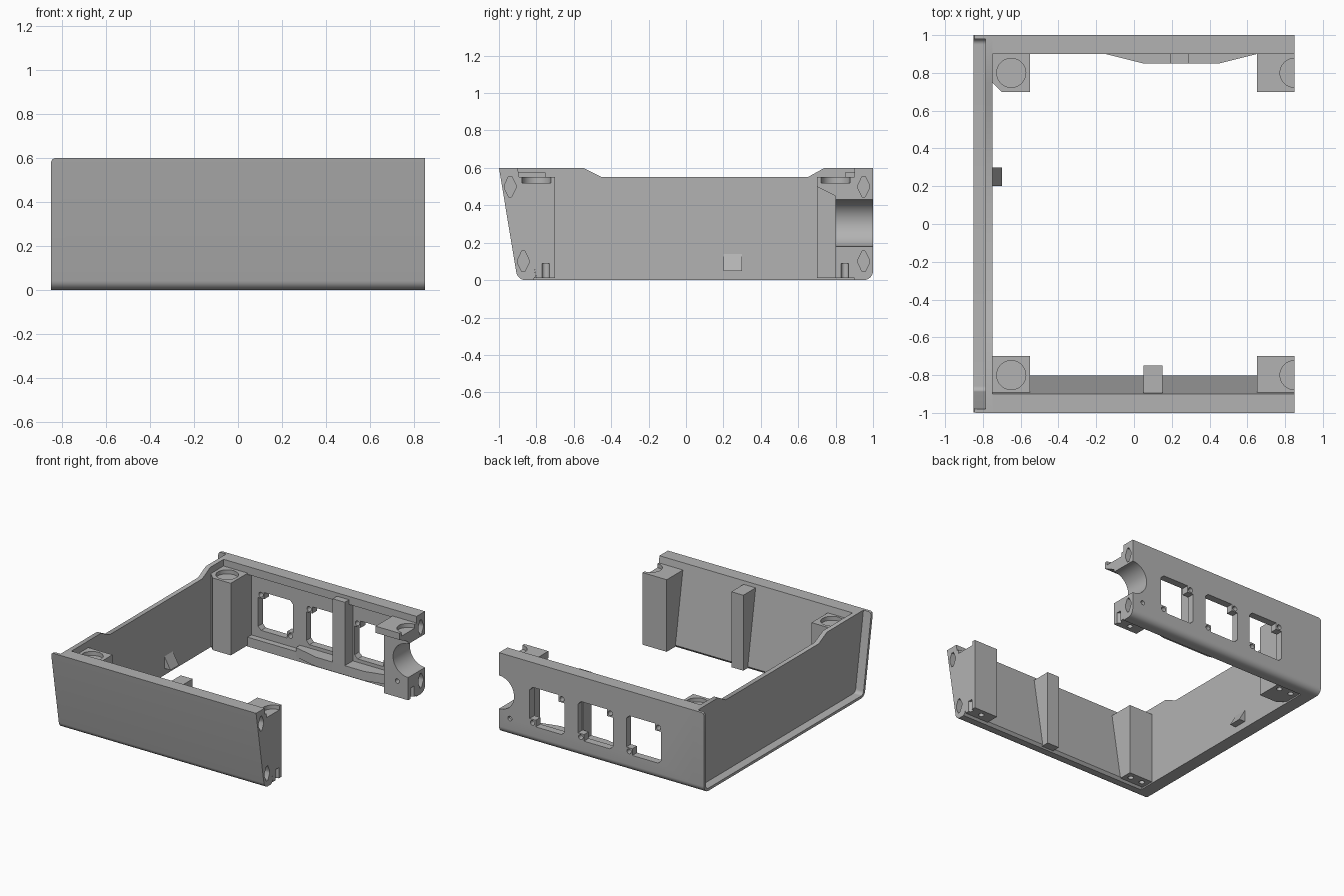
import bpy, bmesh, math
from mathutils import Vector

cube = bpy.data.objects.get("Cube")
if cube:
    bpy.data.objects.remove(cube, do_unlink=True)

grey = bpy.data.materials.new("plain grey")
grey.use_nodes = True
GREY = (0.45, 0.45, 0.45, 1)
grey.diffuse_color = GREY
grey.node_tree.nodes["Principled BSDF"].inputs["Base Color"].default_value = GREY


def prism(name, pts, axis, a, b):
    """Extrude a 2D outline along an axis from a to b."""
    place = {"x": lambda u, v, w: (w, u, v),
             "y": lambda u, v, w: (u, w, v),
             "z": lambda u, v, w: (u, v, w)}[axis]
    bm = bmesh.new()
    face = bm.faces.new([bm.verts.new(place(u, v, a)) for u, v in pts])
    out = bmesh.ops.extrude_face_region(bm, geom=[face])
    moved = [g for g in out["geom"] if isinstance(g, bmesh.types.BMVert)]
    bmesh.ops.translate(bm, verts=moved, vec=Vector(place(0, 0, b - a)))
    bmesh.ops.recalc_face_normals(bm, faces=bm.faces)
    mesh = bpy.data.meshes.new(name)
    bm.to_mesh(mesh)
    bm.free()
    mesh.materials.append(grey)
    ob = bpy.data.objects.new(name, mesh)
    bpy.context.scene.collection.objects.link(ob)
    return ob


def box(name, x, y, z):
    return prism(name, [(x[0], y[0]), (x[1], y[0]), (x[1], y[1]), (x[0], y[1])], "z", *z)


def arc(cu, cv, r, start, end, n=8):
    angles = [math.radians(start + (end - start) * i / n) for i in range(n + 1)]
    return [(cu + r * math.cos(t), cv + r * math.sin(t)) for t in angles]


def hole(cu, cv, r, axis, a, b, n=32):
    return prism("cutter", arc(cu, cv, r, 0, 360, n)[:-1], axis, a, b)


def cut(ob, cutters):
    """Subtract the cutters, bake the result and remove the helpers."""
    for c in cutters:
        c.hide_render = True
        mod = ob.modifiers.new("cut", "BOOLEAN")
        mod.operation, mod.solver, mod.object = "DIFFERENCE", "EXACT", c
    bpy.context.view_layer.update()
    deps = bpy.context.evaluated_depsgraph_get()
    mesh = bpy.data.meshes.new_from_object(ob.evaluated_get(deps))
    ob.modifiers.clear()
    ob.data = mesh
    for c in cutters:
        bpy.data.objects.remove(c, do_unlink=True)
    return ob


def diamond(y, z):
    w, h = 0.03, 0.055
    pts = [(y - w, z - 0.01), (y - 0.008, z - h), (y + 0.008, z - h), (y + w, z - 0.01),
           (y + w, z + 0.01), (y + 0.008, z + h), (y - 0.008, z + h), (y - w, z + 0.01)]
    return prism("cutter", pts, "x", 0.73, 0.9)


def port():
    """Half-round opening at the open end of the back wall."""
    return hole(0.85, 0.305, 0.125, "y", 0.6, 1.1, 48)


parts = []
front_round = lambda r: arc(-0.858, 0.05, r, 189.5, 270)
back_round = lambda r: arc(0.95, 0.05, r, 270, 360)

# Side panel with a shallow open-topped recess on its outer face
outline = ([(-1, 0.6)] + front_round(0.05) + back_round(0.05)
           + [(1, 0.6), (0.74, 0.6), (0.65, 0.55), (-0.45, 0.55), (-0.55, 0.6)])
recess = [(-0.996, 0.7)] + front_round(0.03) + back_round(0.03) + [(0.98, 0.7)]
corner = [(-0.9, 0.7), (-0.9, 0.57), (-0.85, 0.58), (-0.844, 0.594), (-0.83, 0.6), (-0.82, 0.7)]
side = prism("side_panel", outline, "x", -0.85, -0.75)
parts.append(cut(side, [prism("cutter", recess, "x", -0.9, -0.785),
                        prism("cutter", corner, "y", -1.1, 1.1)]))

# Sloping front wall
profile = [(-1, 0.6)] + front_round(0.05) + [(-0.82, 0), (-0.803, 0.02), (-0.9, 0.6)]
front = prism("front_wall", profile, "x", -0.76, 0.85)
parts.append(cut(front, [diamond(-0.94, 0.5), diamond(-0.87, 0.1)]))

# Back wall with inner pocket, windows, screw holes and the round port
back = prism("back_wall", back_round(0.05) + [(1, 0.6), (0.9, 0.6), (0.9, 0)], "x", -0.76, 0.85)
cutters = [box("cutter", (-0.55, 0.65), (0.8, 0.945), (0.07, 0.54)),
           diamond(0.95, 0.5), diamond(0.95, 0.1), port(),
           hole(0.76, 0.13, 0.017, "y", 0.7, 1.1, 16)]
H, T, C = 0.145, 0.05, 0.025
for cx in (-0.35, 0.05, 0.45):
    shape = [(-H + C, -H), (H - T, -H), (H - T, T - H), (H, T - H),
             (H, H - C), (H - C, H), (T - H, H), (T - H, H - T),
             (-H, H - T), (-H, C - H)]
    cutters.append(prism("cutter", [(cx + u, 0.27 + v) for u, v in shape], "y", 0.7, 1.1))
    for s in (-1, 1):
        cutters.append(hole(cx + s * 0.122, 0.27 - s * 0.122, 0.018, "y", 0.7, 1.1, 16))
parts.append(cut(back, cutters))

# Corner posts with round seats on top and pin holes underneath
POST_TOP, POST_BASE = 0.55, 0.01


def pin_holes(x, y):
    return [hole(x + d, y, 0.02, "z", -0.1, 0.09, 16) for d in (-0.05, 0.05)]


def seat(x, y):
    return hole(x, y, 0.077, "z", 0.52, 0.7)


post = prism("front_post_closed_side", [(-0.9, POST_TOP), (-0.8, POST_BASE),
             (-0.7, POST_BASE), (-0.7, POST_TOP)], "x", -0.76, -0.55)
parts.append(cut(post, [seat(-0.65, -0.8)] + pin_holes(-0.65, -0.75)))

post = prism("front_post_open_side", [(-0.9, POST_TOP), (-0.8, POST_BASE),
             (-0.7, POST_BASE), (-0.7, POST_TOP)], "x", 0.65, 0.85)
parts.append(cut(post, [seat(0.85, -0.8)] + pin_holes(0.8, -0.75)))

post = prism("back_post_closed_side", [(-0.76, 0.91), (-0.76, 0.76), (-0.75, 0.75),
             (-0.7, 0.7), (-0.55, 0.7), (-0.55, 0.91)], "z", POST_BASE, POST_TOP)
parts.append(cut(post, [seat(-0.65, 0.8)] + pin_holes(-0.65, 0.85)))

post = prism("back_post_open_side", [(0.9, POST_TOP), (0.7, POST_TOP), (0.7, 0.5),
             (0.8, 0.45), (0.8, POST_BASE), (0.9, POST_BASE)], "x", 0.65, 0.85)
parts.append(cut(post, [seat(0.85, 0.8), port(),
                        hole(0.76, 0.13, 0.017, "y", 0.7, 1.1, 16)] + pin_holes(0.8, 0.85)))

# Stiffening ribs on the two long walls
parts.append(prism("front_rib", [(-0.91, 0.575), (-0.82, 0.01), (-0.75, 0.01),
                                 (-0.75, 0.575)], "x", 0.05, 0.15))
parts.append(box("back_rib", (0.19, 0.29), (0.85, 0.95), (0.03, 0.575)))

# Tapered ledge along the foot of the back wall
parts.append(prism("back_ledge", [(-0.15, 0.9), (0.05, 0.85), (0.45, 0.85), (0.65, 0.9),
                                  (0.65, 0.95), (-0.15, 0.95)], "z", 0.03, 0.1))

# Small wedge catch on the side panel
parts.append(prism("side_catch", [(-0.76, 0.14), (-0.75, 0.14), (-0.7, 0.05),
                                  (-0.76, 0.05)], "y", 0.2, 0.3))

# Smooth the rounded faces and keep the edges crisp
bpy.ops.object.select_all(action="DESELECT")
for ob in parts:
    ob.select_set(True)
bpy.context.view_layer.objects.active = parts[0]
bpy.ops.object.shade_smooth_by_angle(angle=math.radians(30))
